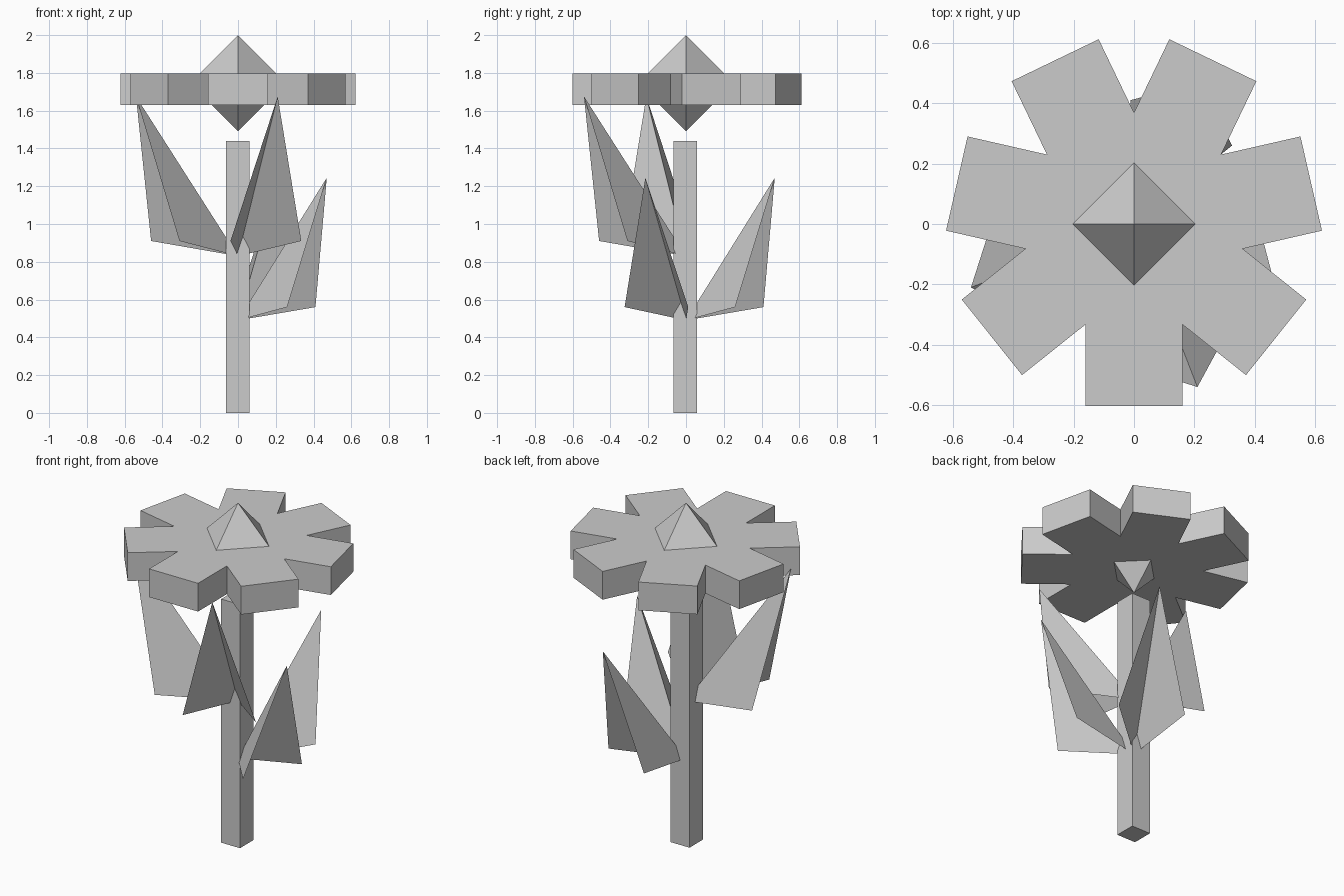
import bpy
import bmesh
import math
from mathutils import Matrix, Vector

if "Cube" in bpy.data.objects:
    bpy.data.objects.remove(bpy.data.objects["Cube"])

grey = bpy.data.materials.new("light grey")
grey.diffuse_color = (0.6, 0.6, 0.6, 1)
grey.use_nodes = True
grey.node_tree.nodes["Principled BSDF"].inputs["Base Color"].default_value = grey.diffuse_color


def make_object(name, verts, faces, recalc=True):
    mesh = bpy.data.meshes.new(name)
    mesh.from_pydata(verts, [], faces)
    if recalc:
        bm = bmesh.new()
        bm.from_mesh(mesh)
        bmesh.ops.recalc_face_normals(bm, faces=bm.faces)
        bm.to_mesh(mesh)
        bm.free()
    mesh.materials.append(grey)
    obj = bpy.data.objects.new(name, mesh)
    bpy.context.collection.objects.link(obj)
    return obj


def prism(name, outline, z0, z1):
    n = len(outline)
    verts = [(x, y, z) for z in (z0, z1) for x, y in outline]
    faces = [tuple(range(n))[::-1], tuple(range(n, 2 * n))]
    faces += [(i, (i + 1) % n, (i + 1) % n + n, i + n) for i in range(n)]
    return make_object(name, verts, faces)


# Square stem
prism("stem", [(-0.063, -0.067), (0.06, -0.067), (0.06, 0.057), (-0.063, 0.057)], 0, 1.44)

# Flower head: seven square-ended petals meeting at notches
PETALS, HALF_WIDTH, REACH = 7, 0.16, 0.602
notch = HALF_WIDTH / math.tan(math.pi / PETALS)
outline = []
for k in range(PETALS):
    turn = Matrix.Rotation(k * math.tau / PETALS, 2)
    for x, y in ((-HALF_WIDTH, -REACH), (HALF_WIDTH, -REACH), (HALF_WIDTH, -notch)):
        outline.append(tuple(turn @ Vector((x, y))))
prism("petals", outline, 1.63, 1.797)

# Octahedral flower centre
r, zc = 0.255, 1.745
ring = [(r, 0, zc), (0, r, zc), (-r, 0, zc), (0, -r, zc)]
faces = [(i, (i + 1) % 4, apex) for i in range(4) for apex in (4, 5)]
make_object("flower_centre", ring + [(0, 0, zc + r), (0, 0, zc - r)], faces)


# Folded leaves: two triangular wings sharing a ridge from stem to tip
def leaf(name, root, tip, front_wing, back_wing, quarter_turns):
    turn = Matrix.Rotation(quarter_turns * math.pi / 2, 3, 'Z')
    verts = [turn @ Vector(p) for p in (root, tip, front_wing, back_wing)]
    flip = tip[0] < 0
    faces = [(0, 1, 2), (1, 0, 3)] if flip else [(0, 2, 1), (1, 3, 0)]
    make_object(name, verts, faces, recalc=False)


for i in range(2):
    leaf(f"upper_leaf_{i + 1}", (0, 0, 0.83), (-0.54, -0.21, 1.675),
         (-0.31, -0.335, 0.91), (-0.46, 0.04, 0.91), i)
    leaf(f"lower_leaf_{i + 1}", (0, 0, 0.49), (0.47, -0.215, 1.245),
         (0.26, -0.325, 0.56), (0.41, 0.012, 0.56), i)
